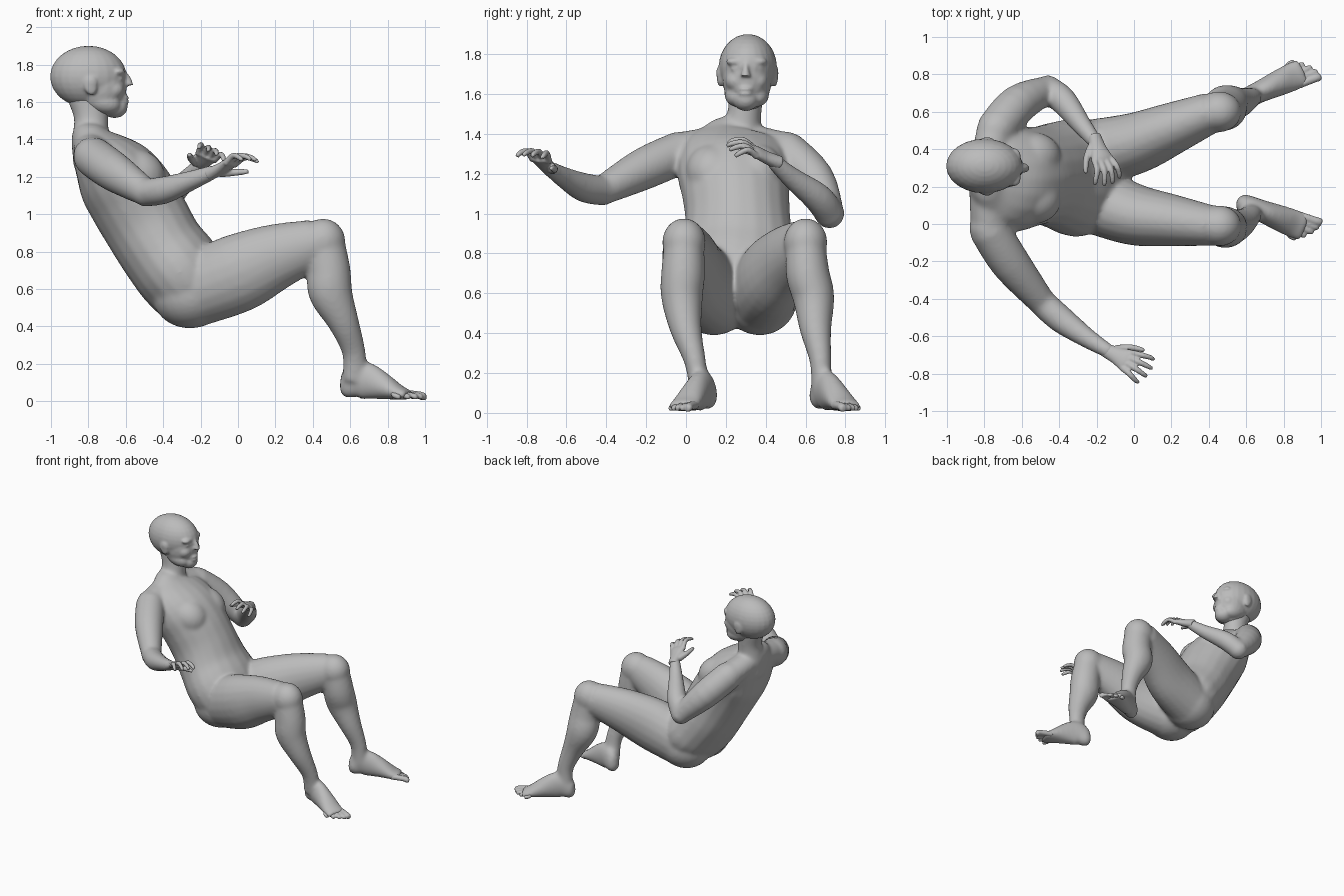
import bpy, bmesh, math
from mathutils import Vector, Matrix

if "Cube" in bpy.data.objects:
    bpy.data.objects.remove(bpy.data.objects["Cube"])

GREY = (0.5, 0.5, 0.5, 1)
skin = bpy.data.materials.new("plain grey")
skin.use_nodes = True
skin.diffuse_color = GREY
skin.node_tree.nodes["Principled BSDF"].inputs["Base Color"].default_value = GREY


def spline(pts, steps=4):
    """Smooth rows of numbers with a Catmull-Rom curve."""
    out = []
    for i in range(len(pts) - 1):
        rows = [pts[max(i - 1, 0)], pts[i], pts[i + 1], pts[min(i + 2, len(pts) - 1)]]
        for k in range(steps):
            t = k / steps
            out.append([b + t * (c - a + t * (2*a - 5*b + 4*c - d + t * (3*b - a - 3*c + d))) / 2
                        for a, b, c, d in zip(*rows)])
    return out + [list(pts[-1])]


def loft(bm, pts, hint=(0, 1, 0), sides=20):
    """Closed tube through rows of x, y, z, half width, half depth."""
    rows = spline(pts)
    rings = []
    for i, row in enumerate(rows):
        ahead = Vector(rows[min(i + 1, len(rows) - 1)][:3])
        t = (ahead - Vector(rows[max(i - 1, 0)][:3])).normalized()
        side = Vector(hint)
        side = (side - t * side.dot(t)).normalized()
        up = t.cross(side)
        ring = []
        for k in range(sides):
            a = math.tau * k / sides
            p = Vector(row[:3]) + side * row[3] * math.cos(a) + up * row[4] * math.sin(a)
            ring.append(bm.verts.new(p))
        rings.append(ring)
    for r, s in zip(rings, rings[1:]):
        for k in range(sides):
            n = (k + 1) % sides
            bm.faces.new((r[k], r[n], s[n], s[k]))
    bm.faces.new(rings[0])
    bm.faces.new(rings[-1])


def blob(bm, centre, radii, pitch=0):
    m = Matrix.Translation(centre) @ Matrix.Rotation(pitch, 4, 'Y') @ Matrix.Diagonal((*radii, 1))
    bmesh.ops.create_uvsphere(bm, u_segments=24, v_segments=16, radius=1, matrix=m)


def finish(name, bm, voxel, smooth):
    """Fuse the overlapping forms into one smooth skin."""
    bmesh.ops.recalc_face_normals(bm, faces=bm.faces[:])
    mesh = bpy.data.meshes.new(name)
    bm.to_mesh(mesh)
    bm.free()
    mesh.materials.append(skin)
    mesh.shade_smooth()
    ob = bpy.data.objects.new(name, mesh)
    bpy.context.collection.objects.link(ob)
    fuse = ob.modifiers.new("fuse", 'REMESH')
    fuse.mode, fuse.voxel_size, fuse.use_smooth_shade = 'VOXEL', voxel, True
    relax = ob.modifiers.new("relax", 'SMOOTH')
    relax.factor, relax.iterations = 0.5, smooth


UP = (0, 0, 1)

# Torso, leaning back, with shoulder girdle and neck
body = bmesh.new()
loft(body, [(-.17, .25, .50, .22, .11), (-.23, .25, .575, .29, .21), (-.31, .25, .69, .32, .24),
            (-.41, .26, .82, .29, .235), (-.495, .26, .965, .265, .24), (-.575, .25, 1.10, .27, .24),
            (-.66, .24, 1.22, .285, .22), (-.745, .25, 1.33, .26, .155), (-.785, .26, 1.40, .17, .11),
            (-.79, .28, 1.45, .09, .09)])
loft(body, [(-.77, -.04, 1.31, .095, .10), (-.785, .12, 1.345, .09, .095), (-.785, .26, 1.37, .09, .095),
            (-.77, .38, 1.345, .09, .095), (-.74, .51, 1.31, .095, .10)], UP)
loft(body, [(-.765, .27, 1.28, .14, .12), (-.785, .28, 1.41, .10, .10), (-.785, .295, 1.52, .085, .093),
            (-.80, .305, 1.64, .09, .12)])
for y in (.14, .37):
    blob(body, (-.25, y, .575), (.21, .19, .185), -.15)
    blob(body, (-.535, y - .01, 1.215), (.15, .13, .13), .5)

# Legs
LEGS = {"right": [.13, .05, .02, -.01, -.015, -.02, 0, .045, .07],
        "left": [.38, .43, .51, .60, .61, .64, .65, .675, .68]}
for ys in LEGS.values():
    thigh = [(-.22, .60, .18, .20), (0, .685, .165, .21), (.2, .772, .14, .178), (.42, .845, .108, .13)]
    shin = [(.46, .85, .10, .11), (.485, .70, .11, .117), (.495, .58, .105, .118),
            (.565, .42, .08, .083), (.62, .26, .055, .063), (.625, .11, .052, .067)]
    loft(body, [(x, y, z, a, b) for (x, z, a, b), y in zip(thigh, ys)])
    loft(body, [(x, y, z, a, b) for (x, z, a, b), y in zip(shin, ys[3:])])
    blob(body, (.455, ys[3], .855), (.12, .11, .122))

# Arms
ARMS = {"right": [(-.78, -.02, 1.31), (-.66, -.21, 1.225), (-.49, -.42, 1.115), (-.39, -.51, 1.13),
                  (-.25, -.61, 1.18), (-.12, -.69, 1.23)],
        "left": [(-.74, .50, 1.31), (-.62, .64, 1.17), (-.46, .72, 1.0), (-.38, .66, 1.08),
                 (-.28, .53, 1.18), (-.20, .43, 1.27)]}
for path in ARMS.values():
    loft(body, [(*p, r, r) for p, r in zip(path[:3], (.108, .106, .074))], UP)
    loft(body, [(*p, r, r) for p, r in zip(path[2:], (.074, .074, .054, .038))], UP)
    blob(body, path[0], (.102, .102, .102))
    blob(body, path[2], (.076, .076, .076))


def foot(name, heel, turn, inner):
    """Heel and instep fused to the body, with separate toes; big toe on the inner side."""
    place = Matrix.Translation(heel) @ Matrix.Rotation(turn, 4, 'Z')
    sole = bmesh.new()
    loft(sole, [(-.02, 0, .06, .025, .03), (.01, 0, .07, .05, .06), (.07, 0, .11, .056, .10),
                (.13, 0, .108, .06, .10), (.22, 0, .08, .07, .073), (.31, 0, .047, .078, .041),
                (.37, 0, .033, .075, .026)], sides=24)
    sole.transform(place)
    part = bpy.data.meshes.new("sole")
    sole.to_mesh(part)
    sole.free()
    body.from_mesh(part)
    bpy.data.meshes.remove(part)
    toes = bmesh.new()
    for i in range(5):
        y = (.054 - .029 * i) * inner
        r = .023 if i == 0 else .017
        end = .445 - .006 * i * i
        loft(toes, [(.31, y * .95, .04, r, r), (end - .04, y * 1.05, .033, r, r * .9),
                    (end - .012, y * 1.1, .024, r, r * .9), (end, y * 1.1, .022, r * .6, r * .6)], sides=10)
    toes.transform(place)
    finish(name, toes, .007, 2)


foot("right_toes", (.57, .115, 0), -.38, 1)
foot("left_toes", (.57, .66, 0), .43, -1)
finish("body", body, .0115, 16)

# Head with face and ears
head = bmesh.new()
blob(head, (-.80, .31, 1.735), (.205, .146, .165))
blob(head, (-.735, .307, 1.68), (.14, .125, .165))
blob(head, (-.66, .30, 1.572), (.07, .065, .058))
blob(head, (-.65, .299, 1.622), (.057, .055, .05))
loft(head, [(-.61, .30, 1.755, .014, .015), (-.592, .299, 1.72, .017, .022),
            (-.587, .298, 1.688, .028, .028)])
for z in (1.624, 1.600):
    blob(head, (-.607, .298, z), (.024, .036, .0125))
for side in (-1, 1):
    blob(head, (-.64, .304 + side * .055, 1.762), (.036, .048, .022))
    blob(head, (-.637, .304 + side * .055, 1.726), (.026, .026, .014))
    blob(head, (-.67, .304 + side * .055, 1.665), (.06, .052, .052))
    blob(head, (-.72, .305 + side * .052, 1.60), (.095, .06, .06), .3)
    blob(head, (-.79, .308 + side * .136, 1.69), (.036, .018, .055), -.2)
    blob(head, (-.785, .308 + side * .145, 1.705), (.03, .011, .034), -.2)
finish("head", head, .0085, 5)


def hand(name, wrist, forward, back, thumb):
    """Palm and curled fingers; thumb is the sign of its side."""
    bm = bmesh.new()
    loft(bm, [(-.05, 0, 0, .037, .036), (.03, 0, 0, .046, .03), (.09, 0, .005, .06, .025),
              (.12, 0, 0, .052, .018)])
    for i in range(4):
        y = (.045 - .03 * i) * thumb
        n = (.11, .125, .12, .095)[i]
        loft(bm, [(.09, y, 0, .018, .018), (.11 + n * .45, y * 1.3, .018, .016, .016),
                  (.11 + n * .85, y * 1.6, -.01, .014, .014), (.11 + n, y * 1.65, -.035, .01, .01)], sides=10)
    loft(bm, [(.01, .03 * thumb, -.01, .026, .024), (.06, .07 * thumb, -.025, .02, .019),
              (.11, .09 * thumb, -.04, .016, .015), (.14, .095 * thumb, -.05, .011, .01)], UP, 10)
    f = Vector(forward).normalized()
    s = Vector(back).cross(f).normalized()
    m = Matrix((f, s, f.cross(s))).transposed().to_4x4()
    bm.transform(Matrix.Translation(wrist) @ m)
    finish(name, bm, .007, 2)


hand("right_hand", ARMS["right"][-1], (.85, -.42, .4), (-.4, .35, 1), 1)
hand("left_hand", ARMS["left"][-1], (.32, -.9, .38), (.4, .3, 1), -1)
